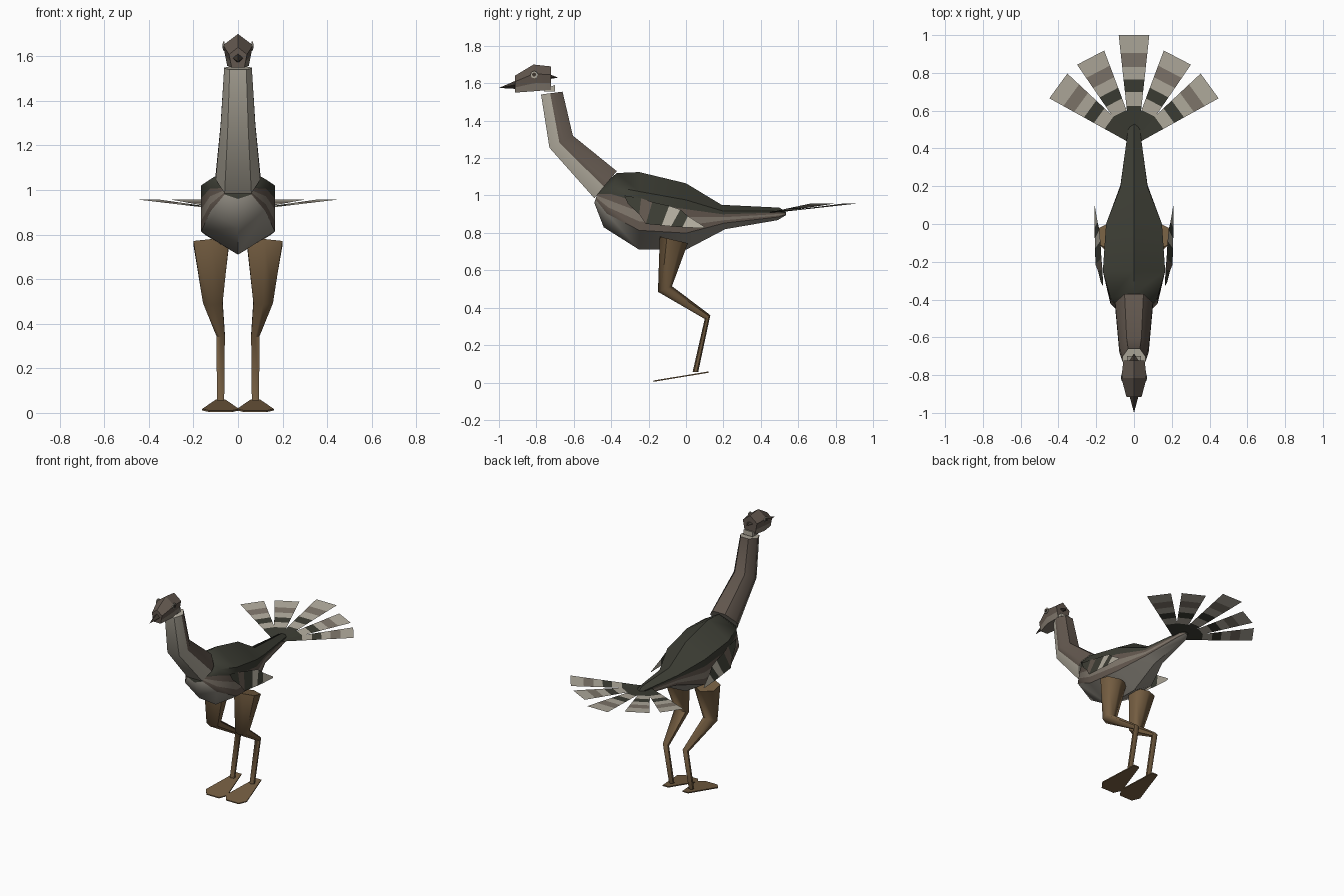
import bpy, bmesh, math
from mathutils import Vector, Matrix

if "Cube" in bpy.data.objects:
    bpy.data.objects.remove(bpy.data.objects["Cube"])


def material(name, rgb):
    m = bpy.data.materials.new(name)
    lin = [((c / 255 + 0.055) / 1.055) ** 2.4 for c in rgb]
    m.diffuse_color = (*lin, 1)
    m.use_nodes = True
    m.node_tree.nodes["Principled BSDF"].inputs["Base Color"].default_value = m.diffuse_color
    return m


DARK = material("dark olive", (60, 61, 52))
BROWN = material("grey brown", (98, 87, 78))
TAUPE = material("taupe", (128, 119, 108))
BELLY = material("belly grey", (150, 145, 135))
CREAM = material("cream", (178, 172, 158))
LEG = material("leg brown", (116, 93, 65))
BEAK = material("beak brown", (62, 55, 48))


def finish(name, bm, mats, smooth=None):
    me = bpy.data.meshes.new(name)
    bm.to_mesh(me)
    bm.free()
    for m in mats:
        me.materials.append(m)
    ob = bpy.data.objects.new(name, me)
    bpy.context.collection.objects.link(ob)
    if smooth:
        bpy.ops.object.select_all(action='DESELECT')
        bpy.context.view_layer.objects.active = ob
        ob.select_set(True)
        bpy.ops.object.shade_smooth_by_angle(angle=math.radians(smooth))
    return ob


def loft(name, rings, half, mats, bands, cap=0, smooth=45):
    """rings: (top y, top z, bottom y, bottom z, half width, centre x).
    half: right side of the section as (width, height) from top to bottom.
    bands: material index of each section segment, top to bottom."""
    left = [(-u, v) for u, v in reversed(half) if u > 0]
    sec = half + left
    bm = bmesh.new()
    loops = []
    for ty, tz, by, bz, rx, xc in rings:
        loops.append([bm.verts.new((xc + u * rx,
                                    (ty + by) / 2 + v * (ty - by) / 2,
                                    (tz + bz) / 2 + v * (tz - bz) / 2)) for u, v in sec])
    n = len(sec)
    mids = [(half[i][1] + half[i + 1][1]) / 2 for i in range(len(half) - 1)]
    for a, b in zip(loops, loops[1:]):
        for i in range(n):
            j = (i + 1) % n
            v = (sec[i][1] + sec[j][1]) / 2
            k = min(range(len(mids)), key=lambda q: abs(mids[q] - v))
            bm.faces.new((a[i], a[j], b[j], b[i])).material_index = bands[k]
    for end in (loops[0], loops[-1]):
        bm.faces.new(end).material_index = cap
    bmesh.ops.recalc_face_normals(bm, faces=bm.faces)
    return finish(name, bm, mats, smooth)


HEX = [(0, 1), (1, .5), (1, -.5), (0, -1)]

# Body and tail base: six-sided barrel with banded flanks
loft("body", [(-.465, 1.04, -.49, .96, .06, 0),
              (-.37, 1.12, -.44, .83, .125, 0),
              (-.25, 1.125, -.25, .71, .165, 0),
              (0, 1.065, 0, .71, .148, 0),
              (.19, .95, .21, .82, .072, 0),
              (.50, .935, .49, .868, .032, 0),
              (.535, .91, .535, .895, .01, 0)],
     [(0, 1), (1, .5), (1, .22), (1, -.02), (1, -.27), (1, -.5), (0, -1)],
     [DARK, BROWN, TAUPE, BELLY], [0, 0, 1, 2, 1, 3], cap=0)

# Neck: brown behind, pale in front, cream top
loft("neck", [(-.37, 1.13, -.49, .985, .10, 0),
              (-.605, 1.32, -.73, 1.255, .078, 0),
              (-.66, 1.555, -.775, 1.54, .062, 0)],
     [(.5, 1), (1, .25), (1, -.15), (.6, -1)],
     [BROWN, TAUPE, CREAM], [0, 0, 2], cap=2)

# Head: five-sided
loft("head", [(-.915, 1.64, -.915, 1.55, .04, 0),
              (-.815, 1.70, -.815, 1.557, .067, 0),
              (-.722, 1.69, -.722, 1.565, .056, 0)],
     [(0, 1), (1, .3), (.85, -.4), (.72, -1)],
     [BROWN, TAUPE, CREAM], [0, 0, 1], cap=0, smooth=25)

# Throat patch below the head
loft("throat", [(-.76, 1.57, -.76, 1.555, .036, 0), (-.70, 1.59, -.70, 1.555, .036, 0)],
     [(1, 1), (1, -1)], [CREAM], [0], smooth=25)


def spike(name, base, tip, rx, rz):
    bm = bmesh.new()
    y, z = base
    t = bm.verts.new((0, tip[0], tip[1]))
    ring = [bm.verts.new((x * rx, y, z + h * rz)) for x, h in ((0, 1), (1, 0), (0, -1), (-1, 0))]
    for i in range(4):
        bm.faces.new((ring[i], ring[(i + 1) % 4], t))
    bm.faces.new(ring)
    bmesh.ops.recalc_face_normals(bm, faces=bm.faces)
    finish(name, bm, [BEAK])


spike("beak", (-.91, 1.592), (-1.0, 1.575), .024, .022)
spike("crest", (-.725, 1.635), (-.685, 1.63), .025, .012)


# Eyes: pale patch with a dark pupil
def eye(name, s, r, x, mat):
    bm = bmesh.new()
    mx = Matrix.Translation((s * x, -.812, 1.646)) @ Matrix.Rotation(math.pi / 2, 4, 'Y')
    bmesh.ops.create_cone(bm, cap_ends=True, segments=8, radius1=r, radius2=r, depth=.006, matrix=mx)
    finish(name, bm, [mat])


# Wing stripes: (upper y, upper z, lower y, lower z)
WING = [(-.33, 1.0, -.31, .955), (-.24, .985, -.25, .90), (-.18, .965, -.215, .848),
        (-.09, .945, -.13, .84), (-.03, .925, -.08, .835), (.01, .89, -.02, .83),
        (.10, .832, .09, .825)]
WING_BANDS = [0, 1, 0, 2, 0, 2]


def wing(name, s):
    bm = bmesh.new()

    def point(y, z):
        return bm.verts.new((s * (.155 + (1.03 - z) * .27), y, z))
    rows = [(point(a, b), point(c, d)) for a, b, c, d in WING]
    for i, (a, b) in enumerate(zip(rows, rows[1:])):
        q = [a[0], a[1], b[1], b[0]]
        bm.faces.new(q if s > 0 else q[::-1]).material_index = WING_BANDS[i]
    finish(name, bm, [DARK, BROWN, CREAM])


# Feet: flat sloping paddles, narrow at the heel
FOOT = [(-.022, .12), (.022, .12), (.083, -.13), (.05, -.175), (-.05, -.175), (-.083, -.13)]


def foot(name, s):
    bm = bmesh.new()
    low, high = [[bm.verts.new((s * .078 + x, y, max(0, .006 + (y + .16) * .165) + t))
                  for x, y in FOOT] for t in (0, .007)]
    bm.faces.new(low)
    bm.faces.new(high)
    for i in range(6):
        j = (i + 1) % 6
        bm.faces.new((low[i], low[j], high[j], high[i]))
    bmesh.ops.recalc_face_normals(bm, faces=bm.faces)
    finish(name, bm, [LEG])


for side, s in (("left", 1), ("right", -1)):
    loft(side + "_leg", [(-.14, .78, .01, .745, .08, s * .12),
                         (-.15, .485, -.075, .515, .044, s * .113),
                         (.10, .34, .13, .36, .019, s * .078),
                         (.035, .055, .065, .055, .016, s * .078)],
         HEX, [LEG], [0, 0, 0], smooth=65)
    foot(side + "_foot", s)
    wing(side + "_wing", s)
    eye(side + "_eye_patch", s, .02, .064, CREAM)
    eye(side + "_pupil", s, .011, .067, BEAK)

# Tail fan: five striped feathers
STOPS = [0, .33, .46, .58, .70, .83, 1]
FAN_BANDS = [0, 1, 0, 1, 2, 1]


def feather(name, angle, length):
    bm = bmesh.new()
    a = math.radians(angle)
    out, across = Vector((math.sin(a), math.cos(a), .105)), Vector((math.cos(a), -math.sin(a), 0))
    rows = []
    for t in STOPS:
        c = Vector((0, .44, .905)) + out * (t * length)
        w = across * (.02 + .061 * t)
        rows.append((bm.verts.new(c - w), bm.verts.new(c + w)))
    for i, (p, q) in enumerate(zip(rows, rows[1:])):
        bm.faces.new((p[0], p[1], q[1], q[0])).material_index = FAN_BANDS[i]
    finish(name, bm, [DARK, CREAM, TAUPE])


for i, (angle, length) in enumerate(((-54, .495), (-27.5, .497), (0, .56), (27.5, .497), (54, .495))):
    feather(f"tail_feather_{i + 1}", angle, length)
